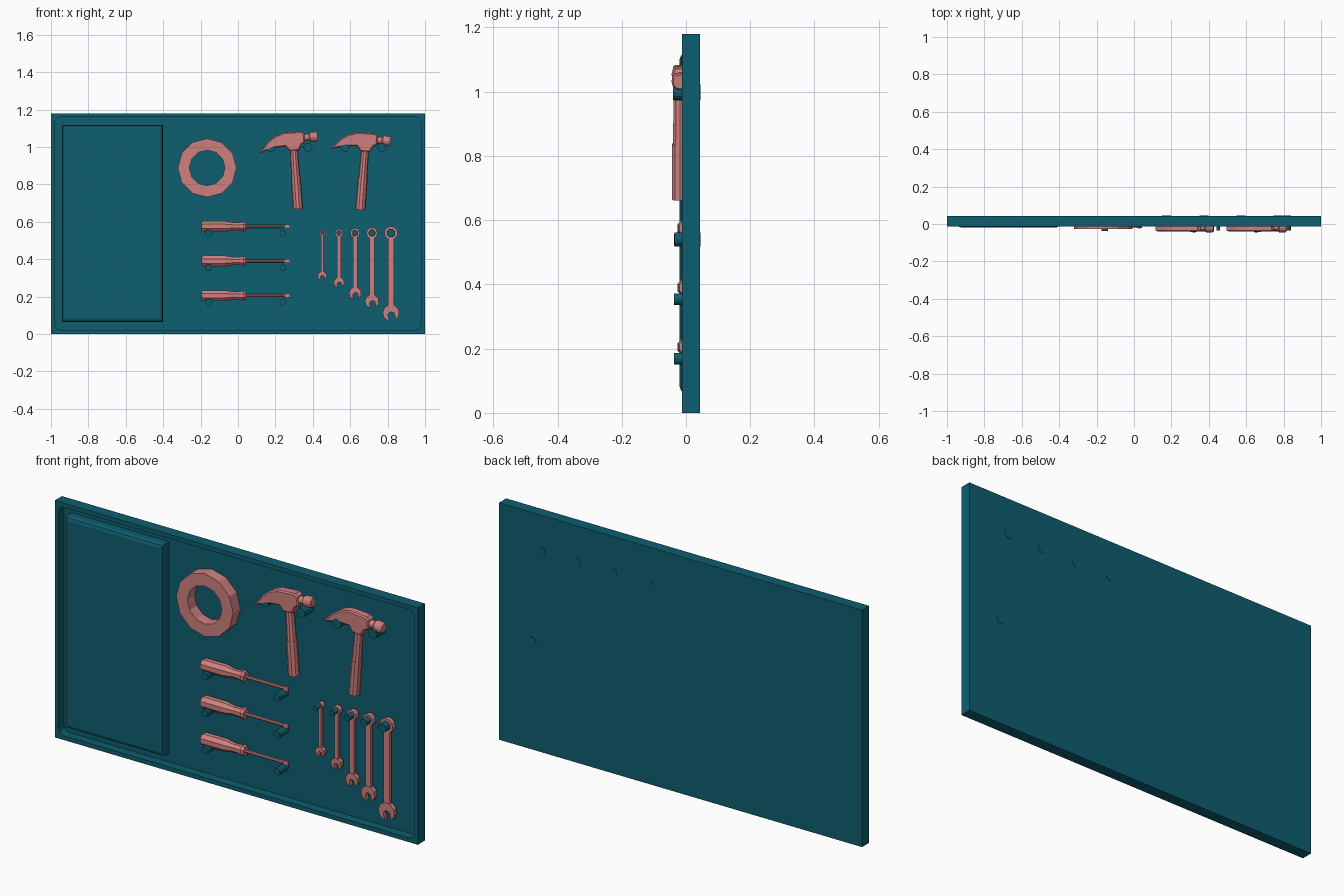
import bpy, bmesh, math
from mathutils import Matrix, Vector

cube = bpy.data.objects.get("Cube")
if cube:
    bpy.data.objects.remove(cube)


def material(name, rgb):
    m = bpy.data.materials.new(name)
    m.use_nodes = True
    m.diffuse_color = (*rgb, 1)
    m.node_tree.nodes["Principled BSDF"].inputs["Base Color"].default_value = (*rgb, 1)
    return m


TEAL = material("teal", (0.0044, 0.112, 0.162))
PINK = material("dusty pink", (0.631, 0.216, 0.216))
FLOOR = 0.03  # depth of the tray floor


def finish(bm, name, mat, matrix=Matrix()):
    bmesh.ops.recalc_face_normals(bm, faces=bm.faces)
    me = bpy.data.meshes.new(name)
    bm.to_mesh(me)
    bm.free()
    me.transform(matrix)
    me.materials.append(mat)
    ob = bpy.data.objects.new(name, me)
    bpy.context.collection.objects.link(ob)
    return ob


def prism(name, outline, y0, y1, mat, matrix=Matrix(), bevel=0):
    """Extrude an (x, z) outline from y0 to y1."""
    bm = bmesh.new()
    front = bm.faces.new([bm.verts.new((x, y0, z)) for x, z in outline])
    out = bmesh.ops.extrude_face_region(bm, geom=[front], use_keep_orig=True)
    for v in out["geom"]:
        if isinstance(v, bmesh.types.BMVert):
            v.co.y = y1
    if bevel:
        rim = [e for e in bm.edges if abs(e.verts[0].co.y - e.verts[1].co.y) < 1e-5]
        bmesh.ops.bevel(bm, geom=rim, offset=bevel, segments=1, affect='EDGES')
    return finish(bm, name, mat, matrix)


def lathe(name, profile, axis, origin, mat, sides=8, closed=False, matrix=Matrix(), spin=0):
    """Revolve (distance along axis, radius) points around an axis."""
    bm = bmesh.new()
    rings = [[bm.verts.new((r * math.cos(a), r * math.sin(a), d))
              for a in (2 * math.pi * i / sides + spin for i in range(sides))]
             for d, r in profile]
    pairs = list(zip(rings, rings[1:]))
    if closed:
        pairs.append((rings[-1], rings[0]))
    else:
        bm.faces.new(rings[0])
        bm.faces.new(rings[-1])
    for a, b in pairs:
        for i in range(sides):
            j = (i + 1) % sides
            bm.faces.new((a[i], a[j], b[j], b[i]))
    turn = Vector(axis).to_track_quat('Z', 'Y').to_matrix().to_4x4()
    return finish(bm, name, mat, matrix @ Matrix.Translation(origin) @ turn)


def peg(name, x, z, r, y0=-0.038, y1=0.04):
    lathe(name, [(y0, r), (y1, r)], (0, 1, 0), (x, 0, z), TEAL, 12)


def box(size, centre):
    bm = bmesh.new()
    bmesh.ops.create_cube(bm, size=1)
    bmesh.ops.scale(bm, vec=size, verts=bm.verts)
    bmesh.ops.translate(bm, vec=centre, verts=bm.verts)
    return bm


# Board with a rounded recess in its front
bm = box((2, 0.056, 1.18), (0, 0.015, 0.59))
front = min(bm.faces, key=lambda f: f.calc_center_median().y)
bmesh.ops.inset_region(bm, faces=[front], thickness=0.03)
out = bmesh.ops.extrude_face_region(bm, geom=[front])
moved = [g for g in out["geom"] if isinstance(g, bmesh.types.BMVert)]
for f in [f for f in bm.faces if f == front]:
    bm.faces.remove(f)
for v in moved:
    v.co.y = FLOOR
corners = [e for e in bm.edges if sum(v in moved for v in e.verts) == 1]
bmesh.ops.bevel(bm, geom=corners, offset=0.03, segments=3, profile=0.5, affect='EDGES')
finish(bm, "board", TEAL)

# Raised side panel with softened front edges
bm = box((0.54, 0.052, 1.055), (-0.67, 0.006, 0.591))
front = min(bm.faces, key=lambda f: f.calc_center_median().y)
bmesh.ops.bevel(bm, geom=list(front.edges), offset=0.018, segments=2, profile=0.5, affect='EDGES')
finish(bm, "side_panel", TEAL)

# Roll of tape
lathe("tape_roll", [(-0.027, 0.095), (-0.027, 0.157), (FLOOR, 0.157), (FLOOR, 0.095)],
      (0, 1, 0), (-0.165, 0, 0.888), PINK, 12, closed=True)

# Hammers, tilted opposite ways, each on two pegs
HEAD = [(-0.185, -0.06), (-0.135, 0), (-0.095, 0.027), (-0.048, 0.043), (0.048, 0.043),
        (0.062, 0.03), (0.062, -0.016), (0.043, -0.027), (0.027, -0.058), (-0.024, -0.058),
        (-0.043, -0.032), (-0.107, -0.034)]
AXIS_Y = -0.018
for n, (x, z, tilt) in enumerate([(0.295, 1.037, 4), (0.683, 1.032, -4.5)], 1):
    place = Matrix.Translation((x, 0, z)) @ Matrix.Rotation(math.radians(-tilt), 4, 'Y')
    prism(f"hammer_{n}_head", HEAD, -0.041, 0.006, PINK, place, bevel=0.006)
    lathe(f"hammer_{n}_face", [(0.05, 0.018), (0.085, 0.018), (0.092, 0.027), (0.125, 0.027),
                               (0.133, 0.022)], (1, 0, 0), (0, AXIS_Y, 0.009), PINK, 12, matrix=place)
    lathe(f"hammer_{n}_handle", [(0.04, 0.021), (0.2, 0.024), (0.2, 0.0265), (0.37, 0.0275)],
          (0, 0, -1), (0, AXIS_Y, 0), PINK, 10, matrix=place)
for n, x in enumerate((0.174, 0.374, 0.572, 0.77), 1):
    peg(f"hammer_peg_{n}", x, 0.998, 0.024, -0.041, 0.0445)

# Screwdrivers lying across pairs of pegs
for n, z in enumerate((0.575, 0.39, 0.205), 1):
    lathe(f"screwdriver_{n}_handle",
          [(-0.195, 0.024), (-0.185, 0.031), (-0.07, 0.031), (-0.02, 0.022), (0.015, 0.024),
           (0.03, 0.029), (0.043, 0.024)], (1, 0, 0), (0, 0.002, z), PINK, 8, spin=math.pi / 8)
    lathe(f"screwdriver_{n}_shaft", [(0.04, 0.008), (0.25, 0.008)],
          (1, 0, 0), (0, 0.002, z), PINK, 8)
    prism(f"screwdriver_{n}_tip", [(0.245, z - 0.007), (0.262, z - 0.012), (0.277, z - 0.01),
                                   (0.277, z + 0.01), (0.262, z + 0.012), (0.245, z + 0.007)],
          -0.002, 0.006, PINK)
    for side, x in (("handle", -0.157), ("shaft", 0.24)):
        peg(f"screwdriver_{n}_{side}_peg", x, z - 0.036, 0.018)

# Wrenches of growing size, each hung by its ring on a peg
RING_Z = 0.54
for n, (x, low, ring, jaw) in enumerate([(0.45, 0.31, 0.016, 0.025), (0.54, 0.275, 0.022, 0.029),
                                         (0.626, 0.218, 0.026, 0.034), (0.716, 0.174, 0.03, 0.038),
                                         (0.818, 0.112, 0.036, 0.045)], 1):
    lathe(f"wrench_{n}_ring", [(-0.002, ring * 0.62), (-0.002, ring), (0.02, ring), (0.02, ring * 0.62)],
          (0, 1, 0), (x, 0, RING_Z), PINK, 12, closed=True)
    w = ring * 0.45
    prism(f"wrench_{n}_shaft", [(x - w, low + jaw * 0.6), (x + w, low + jaw * 0.6),
                                (x + w, RING_Z - ring * 0.8), (x - w, RING_Z - ring * 0.8)],
          0.001, 0.017, PINK)
    # Open jaw: arc around the head, then a slot back up into it
    arc = [math.radians(a) for a in range(-62, 243, 38)]
    shape = [(jaw * math.cos(a), jaw * math.sin(a)) for a in arc]
    shape += [(-0.4 * jaw, -0.9 * jaw), (-0.4 * jaw, -0.1 * jaw), (0, 0.15 * jaw),
              (0.4 * jaw, -0.1 * jaw), (0.4 * jaw, -0.9 * jaw)]
    place = Matrix.Translation((x, 0, low)) @ Matrix.Rotation(math.radians(-12), 4, 'Y')
    prism(f"wrench_{n}_jaw", shape, -0.002, 0.02, PINK, place)
    peg(f"wrench_{n}_peg", x, RING_Z, ring * 0.6, -0.036, 0.0445 if n == 5 else 0.04)
